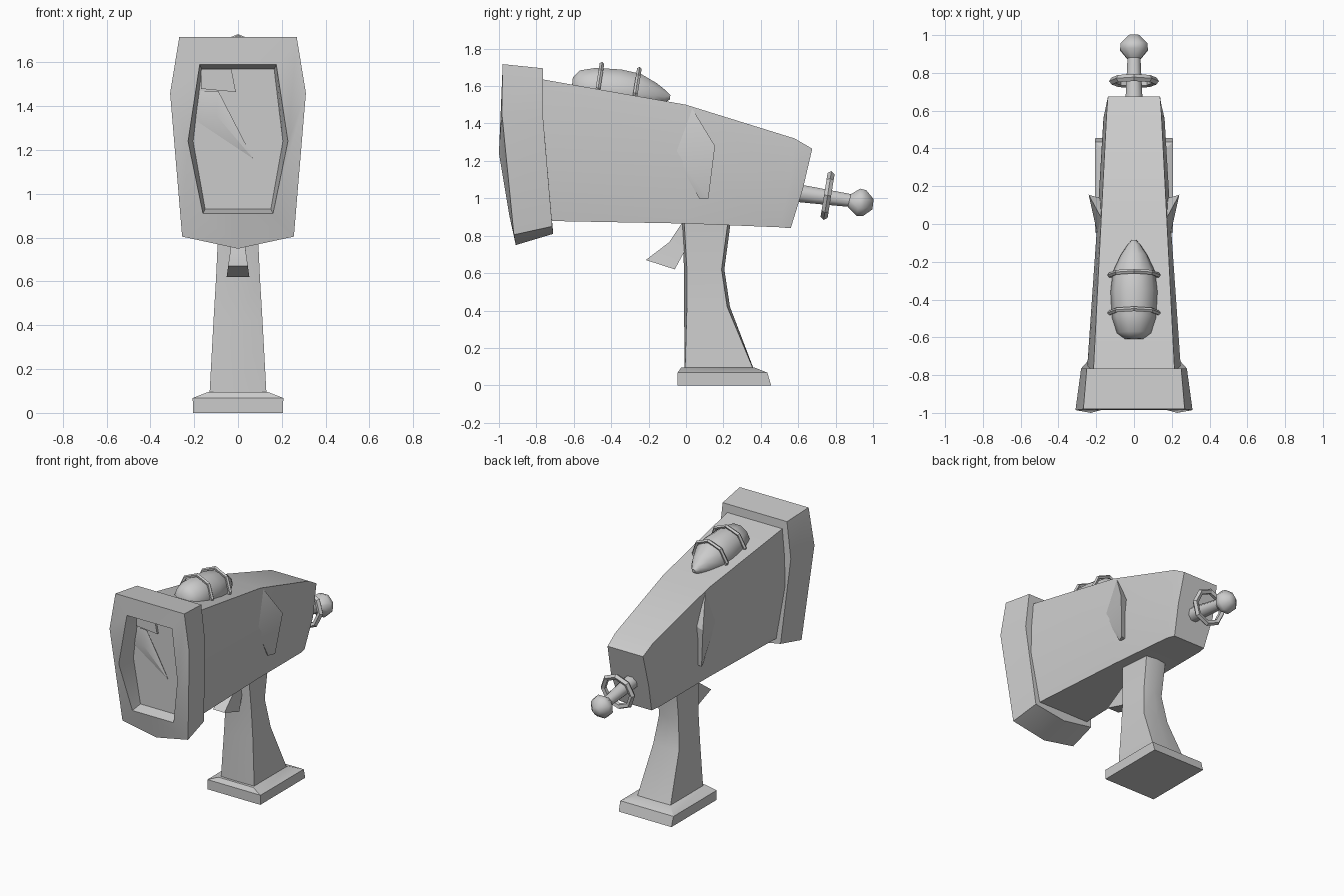
import bpy, bmesh, math
from mathutils import Vector

if "Cube" in bpy.data.objects:
    bpy.data.objects.remove(bpy.data.objects["Cube"])


def finish(name, bm, angle):
    bmesh.ops.remove_doubles(bm, verts=bm.verts, dist=0.0005)
    bmesh.ops.recalc_face_normals(bm, faces=bm.faces)
    me = bpy.data.meshes.new(name)
    bm.to_mesh(me)
    bm.free()
    ob = bpy.data.objects.new(name, me)
    bpy.context.collection.objects.link(ob)
    bpy.ops.object.select_all(action='DESELECT')
    ob.select_set(True)
    bpy.context.view_layer.objects.active = ob
    bpy.ops.object.shade_smooth_by_angle(angle=math.radians(angle))
    return ob


def loft(name, rings, angle=30):
    """Skin a series of equal-length point rings and cap both ends."""
    bm = bmesh.new()
    vs = [[bm.verts.new(p) for p in r] for r in rings]
    n = len(vs[0])
    for a, b in zip(vs, vs[1:]):
        for i in range(n):
            bm.faces.new((a[i], a[(i + 1) % n], b[(i + 1) % n], b[i]))
    bm.faces.new(vs[0])
    bm.faces.new(vs[-1])
    return finish(name, bm, angle)


def hull(name, pts, angle=25):
    bm = bmesh.new()
    vs = [bm.verts.new(p) for p in pts]
    bmesh.ops.convex_hull(bm, input=vs)
    loose = [v for v in bm.verts if not v.link_faces]
    bmesh.ops.delete(bm, geom=loose, context='VERTS')
    return finish(name, bm, angle)


def turned(name, start, end, profile, sides=8, angle=50):
    """Lathe (distance fraction, radius) pairs around a start-end axis."""
    s, e = Vector(start), Vector(end)
    q = (e - s).to_track_quat('Z', 'X')
    rings = []
    for t, r in profile:
        c = s.lerp(e, t)
        rings.append([c + q @ Vector((r * math.cos(2 * math.pi * (k + .5) / sides),
                                      r * math.sin(2 * math.pi * (k + .5) / sides), 0))
                      for k in range(sides)])
    return loft(name, rings, angle)


def hoop(name, centre, normal, major, minor, sides=8):
    q = Vector(normal).to_track_quat('Z', 'X')
    bpy.ops.mesh.primitive_torus_add(major_segments=sides, minor_segments=5,
                                     major_radius=major, minor_radius=minor,
                                     location=centre, rotation=q.to_euler())
    bpy.context.object.name = name


def seven(top, mid, low, keel):
    """Mirrored seven-point ring from half-width points and a centre keel."""
    half = [top, mid, low]
    return half + [(0, keel[0], keel[1])] + [(-x, y, z) for x, y, z in reversed(half)]


# flared muzzle with recessed opening
loft('muzzle', [
    seven((.25, -.765, 1.695), (.28, -.765, 1.44), (.235, -.715, .85), (-.71, .81)),
    seven((.268, -.98, 1.717), (.31, -.985, 1.46), (.255, -.92, .805), (-.91, .75)),
    seven((.175, -.985, 1.59), (.228, -1.0, 1.24), (.16, -.945, .91), (-.945, .91)),
    seven((.165, -.87, 1.57), (.205, -.87, 1.24), (.15, -.87, .93), (-.87, .93)),
], 35)

# creased insert inside the opening
hull('muzzle_insert', [(-.2, -.872, 1.34), (-.17, -.875, 1.47), (-.09, -.885, 1.47),
                       (.07, -.875, 1.16), (-.1, -.9, 1.36), (-.17, -.86, 1.45),
                       (.05, -.86, 1.18)])
hull('muzzle_insert_upper', [(x, y, z) for y in (-.885, -.86)
                             for x, z in ((-.17, 1.57), (-.03, 1.57), (-.01, 1.465), (-.17, 1.48))])


# tapering body, six-sided in section
def body_ring(top, mid, low):
    half = [top, mid, low]
    return half + [(-x, y, z) for x, y, z in reversed(half)]


loft('body', [
    body_ring((.217, -.82, 1.645), (.252, -.82, 1.25), (.205, -.8, .88)),
    body_ring((.175, 0, 1.5), (.195, 0, 1.2), (.165, 0, .865)),
    body_ring((.145, .58, 1.32), (.162, .56, 1.1), (.14, .5, .845)),
    body_ring((.138, .675, 1.265), (.146, .625, 1.05), (.125, .56, .84)),
], 25)

# side fins
for name, s in (('fin_right', 1), ('fin_left', -1)):
    hull(name, [(s * x, y, z) for x, y, z in (
        (.172, .03, 1.485), (.24, .155, 1.28), (.205, .12, 1.0), (.185, .07, 1.0),
        (.19, -.07, 1.25), (.12, .03, 1.47), (.12, .12, 1.28), (.12, .1, 1.0))])


# grip and foot
def rect(w, front, back, z, bulge=0, wb=None):
    wb = wb or w
    return [(-w, front, z), (0, front - bulge, z), (w, front, z),
            (wb, back, z), (0, back + bulge, z), (-wb, back, z)]


loft('grip', [
    rect(.13, -.005, .36, .085, .003),
    rect(.112, .005, .22, .42, .015, .1),
    rect(.1, .005, .19, .62, .015, .075),
    rect(.088, -.01, .225, .88, .015, .08),
], 35)
loft('foot', [
    rect(.205, -.045, .455, 0),
    rect(.207, -.045, .435, .068),
    rect(.135, -.025, .365, .096),
], 30)

# trigger
loft('trigger', [
    [(-.025, -.02, .87), (.025, -.02, .87), (.025, .04, .87), (-.025, .04, .87)],
    [(-.032, -.09, .765), (.032, -.09, .765), (.035, 0, .73), (-.035, 0, .73)],
    [(-.045, -.215, .67), (.045, -.215, .67), (.052, -.06, .62), (-.052, -.06, .62)],
], 30)

# capsule strapped on top
turned('top_capsule', (0, -.61, 1.60), (0, -.085, 1.54),
       [(0, .05), (.06, .092), (.22, .117), (.48, .124), (.68, .112), (.85, .07), (.95, .035), (1, .012)], 10)
for name, c in (('capsule_strap_front', (0, -.47, 1.59)), ('capsule_strap_rear', (0, -.27, 1.563))):
    hoop(name, c, (0, 1, -.16), .128, .013)

# rear rod, hoop and knob
turned('rear_rod', (0, .58, 1.03), (0, .9, .985), [(0, .052), (.35, .047), (1, .036)])
hoop('rear_hoop', (0, .757, 1.015), (0, 1, -.16), .112, .02)
turned('rear_knob', (0, .87, .985), (0, 1.0, .968),
       [(0, .035), (.4, .08), (.65, .076), (1, .03)], 8)
